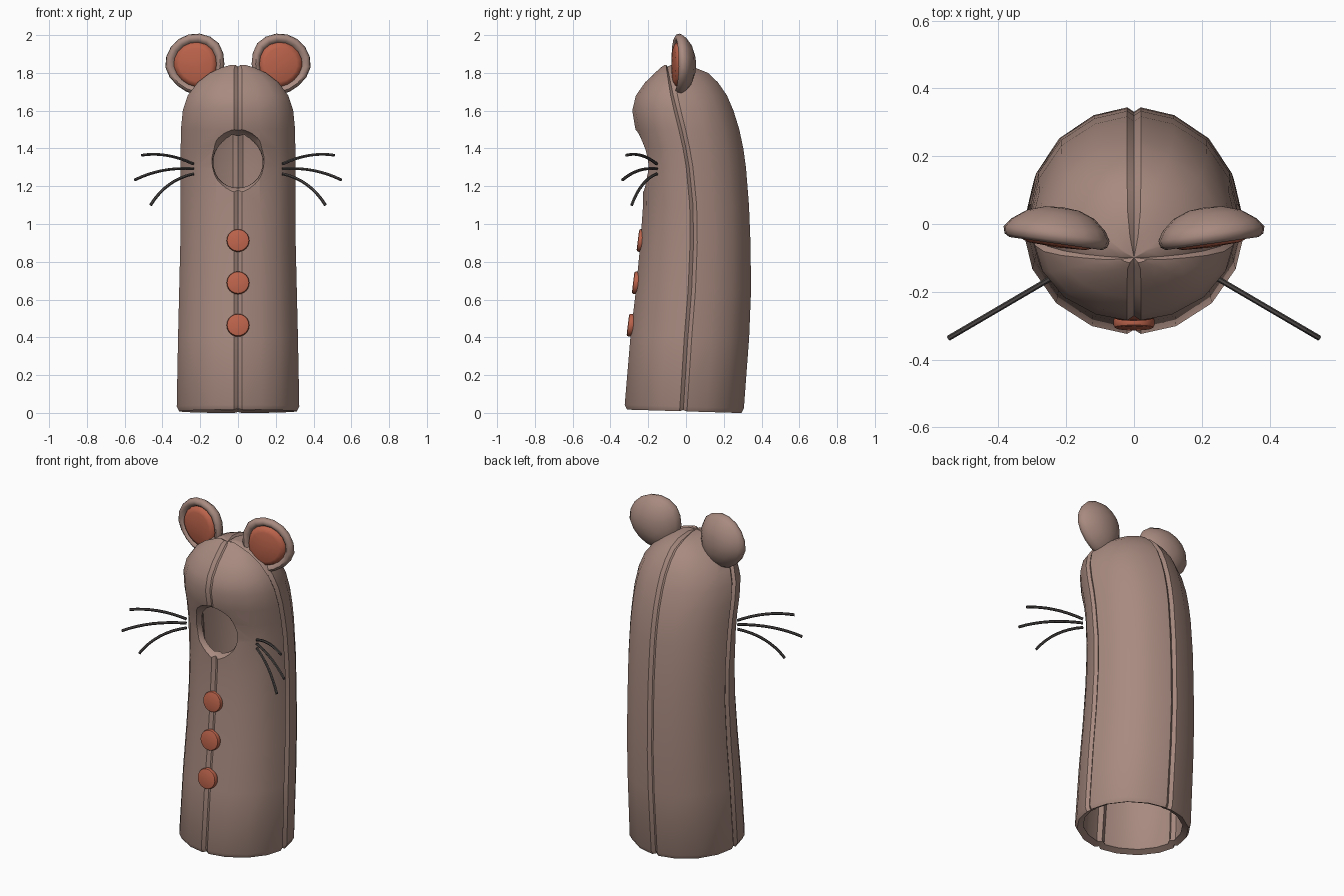
import bpy, bmesh, math
from mathutils import Vector

if "Cube" in bpy.data.objects:
    bpy.data.objects.remove(bpy.data.objects["Cube"])


def material(name, rgb):
    m = bpy.data.materials.new(name)
    m.diffuse_color = (*rgb, 1)
    m.use_nodes = True
    m.node_tree.nodes["Principled BSDF"].inputs["Base Color"].default_value = m.diffuse_color
    return m


FUR = material("warm grey felt", (0.39, 0.255, 0.215))
RUST = material("rust felt", (0.50, 0.125, 0.07))
DARK = material("dark thread", (0.07, 0.06, 0.06))


def add_object(name, bm, *mats):
    bmesh.ops.recalc_face_normals(bm, faces=bm.faces)
    me = bpy.data.meshes.new(name)
    bm.to_mesh(me)
    bm.free()
    for m in mats:
        me.materials.append(m)
    ob = bpy.data.objects.new(name, me)
    bpy.context.collection.objects.link(ob)
    return ob


def finish(ob, angle=35):
    """Apply modifiers, then smooth with sharp edges kept."""
    bpy.ops.object.select_all(action='DESELECT')
    ob.select_set(True)
    bpy.context.view_layer.objects.active = ob
    bpy.ops.object.convert(target='MESH')
    bpy.ops.object.shade_smooth_by_angle(angle=math.radians(angle))


def skin(bm, rings):
    """Bridge consecutive closed rings of vertices; a ring of one is a pole."""
    faces = []
    for a, b in zip(rings, rings[1:]):
        n = max(len(a), len(b))
        for i in range(n):
            j = (i + 1) % n
            if len(a) == 1:
                quad = (a[0], b[i], b[j])
            elif len(b) == 1:
                quad = (a[i], a[j], b[0])
            else:
                quad = (a[i], a[j], b[j], b[i])
            faces.append(bm.faces.new(quad))
    return faces


def lathe(bm, profile, n, place):
    """Revolve (radius, depth) points; place maps (x, depth, z) to a vector."""
    rings = []
    for r, d in profile:
        k = n if r > 0 else 1
        rings.append([bm.verts.new(place(r * math.cos(2 * math.pi * i / n), d,
                                         r * math.sin(2 * math.pi * i / n)))
                      for i in range(k)])
    return skin(bm, rings)


# Body: four felt panels, rows of (z, half width, front y, side seam y, back y)
ROWS = [
    (0.00, 0.312, -0.313, -0.015, 0.295), (0.025, 0.325, -0.325, -0.013, 0.307),
    (0.40, 0.318, -0.295, 0.010, 0.335), (0.65, 0.312, -0.266, 0.030, 0.345),
    (0.90, 0.306, -0.242, 0.040, 0.342), (1.10, 0.305, -0.228, 0.037, 0.334),
    (1.30, 0.305, -0.226, 0.017, 0.318), (1.40, 0.304, -0.240, 0.000, 0.304),
    (1.50, 0.303, -0.268, -0.022, 0.283), (1.60, 0.293, -0.285, -0.047, 0.252),
    (1.68, 0.267, -0.266, -0.066, 0.218), (1.75, 0.215, -0.217, -0.080, 0.170),
    (1.80, 0.150, -0.165, -0.090, 0.118), (1.828, 0.090, -0.135, -0.096, 0.050),
    (1.842, 0.040, -0.115, -0.099, -0.035),
]
bm = bmesh.new()
rings, seams = [], []
for z, hw, front, mid, back in ROWS:
    ring = []
    gap = min(0.3, 0.02 / hw)
    for q in range(4):
        for k, a in enumerate((0, gap, math.pi / 8, math.pi / 4,
                               math.pi * 3 / 8, math.pi / 2 - gap)):
            t = q * math.pi / 2 + a
            s = math.sin(t)
            y = mid + s * ((back - mid) if s > 0 else (mid - front))
            tilt = -0.03 * y if z < 0.1 else 0
            v = bm.verts.new((hw * math.cos(t), y, z + 0.008 * (z < 0.1) + tilt))
            ring.append(v)
            if k == 0:
                seams.append(v)
    rings.append(ring)
apex = bm.verts.new((0, -0.1, 1.846))
skin(bm, rings + [[apex]])
# press the seams between the panels inward
bmesh.ops.recalc_face_normals(bm, faces=bm.faces)
bm.normal_update()
shifts = [(v, v.normal * -0.014) for v in seams + [apex]]
for v, d in shifts:
    v.co += d
body = add_object("body", bm, FUR)
solid = body.modifiers.new("wall", 'SOLIDIFY')
solid.thickness = 0.038
solid.offset = -1

# Finger hole in the face, with a softly flared rim
bm = bmesh.new()
lathe(bm, [(0, -0.5), (0.215, -0.5), (0.185, -0.29), (0.165, -0.235),
           (0.146, -0.215), (0.135, -0.195), (0.131, -0.16), (0.131, -0.02), (0, -0.02)],
      28, lambda x, d, z: Vector((x, d, z + 1.325)))
cutter = add_object("face_hole_cutter", bm, FUR)
cutter.hide_render = True
cut = body.modifiers.new("face hole", 'BOOLEAN')
cut.operation = 'DIFFERENCE'
cut.solver = 'EXACT'
cut.object = cutter
finish(body)
bpy.data.objects.remove(cutter)

# Ears: rounded cups with a padded inner lining
EAR = [(0, 0.062), (0.05, 0.058), (0.10, 0.040), (0.14, 0.008), (0.157, -0.018),
       (0.152, -0.038), (0.138, -0.047), (0.122, -0.042), (0.112, -0.028)]
PAD = [(0.114, -0.028), (0.106, -0.046), (0.085, -0.054), (0, -0.058)]
for side, label in ((1, "right"), (-1, "left")):
    def place(x, d, z):
        x *= 1 + 1.1 * min(z, 0.06)            # narrower toward the base
        z *= 1.06
        a, yaw = math.radians(24), math.radians(8)
        x, z = x * math.cos(a) + z * math.sin(a), z * math.cos(a) - x * math.sin(a)
        x, d = x * math.cos(yaw) - d * math.sin(yaw), d * math.cos(yaw) + x * math.sin(yaw)
        return Vector((side * (x + 0.218), d - 0.012, z + 1.842))
    for part, prof, mat in (("ear", EAR, FUR), ("ear_lining", PAD, RUST)):
        bm = bmesh.new()
        lathe(bm, prof, 18, place)
        finish(add_object(f"{label}_{part}", bm, mat), 50)

    # Whiskers: (x, z) at root, middle and tip
    for n, pts in enumerate((((0.237, 1.318), (0.375, 1.363), (0.51, 1.364)),
                             ((0.237, 1.293), (0.40, 1.283), (0.547, 1.233)),
                             ((0.237, 1.265), (0.365, 1.208), (0.463, 1.10)))):
        root, mid, tip = (Vector((side * x, -0.163 - (x - 0.25) * 0.585, z)) for x, z in pts)
        cu = bpy.data.curves.new("whisker", 'CURVE')
        cu.dimensions = '3D'
        cu.bevel_depth = 0.008
        cu.bevel_resolution = 1
        cu.use_fill_caps = True
        cu.materials.append(DARK)
        sp = cu.splines.new('POLY')
        sp.points.add(8)
        ctrl = 2 * mid - (root + tip) / 2
        for i, p in enumerate(sp.points):
            t = i / 8
            p.co = (*(root * (1 - t) ** 2 + ctrl * 2 * t * (1 - t) + tip * t * t), 1)
        ob = bpy.data.objects.new(f"{label}_whisker_{n + 1}", cu)
        bpy.context.collection.objects.link(ob)
        finish(ob, 50)

# Buttons down the front seam
for n, (y, z) in enumerate(((-0.238, 0.912), (-0.263, 0.688), (-0.291, 0.464))):
    bpy.ops.mesh.primitive_cylinder_add(vertices=24, radius=0.06, depth=0.034,
                                        location=(0, y, z),
                                        rotation=(math.radians(83), 0, 0))
    button = bpy.context.object
    button.name = f"button_{n + 1}"
    button.data.materials.append(RUST)
    bev = button.modifiers.new("soft edge", 'BEVEL')
    bev.width = 0.009
    bev.segments = 2
    finish(button)
